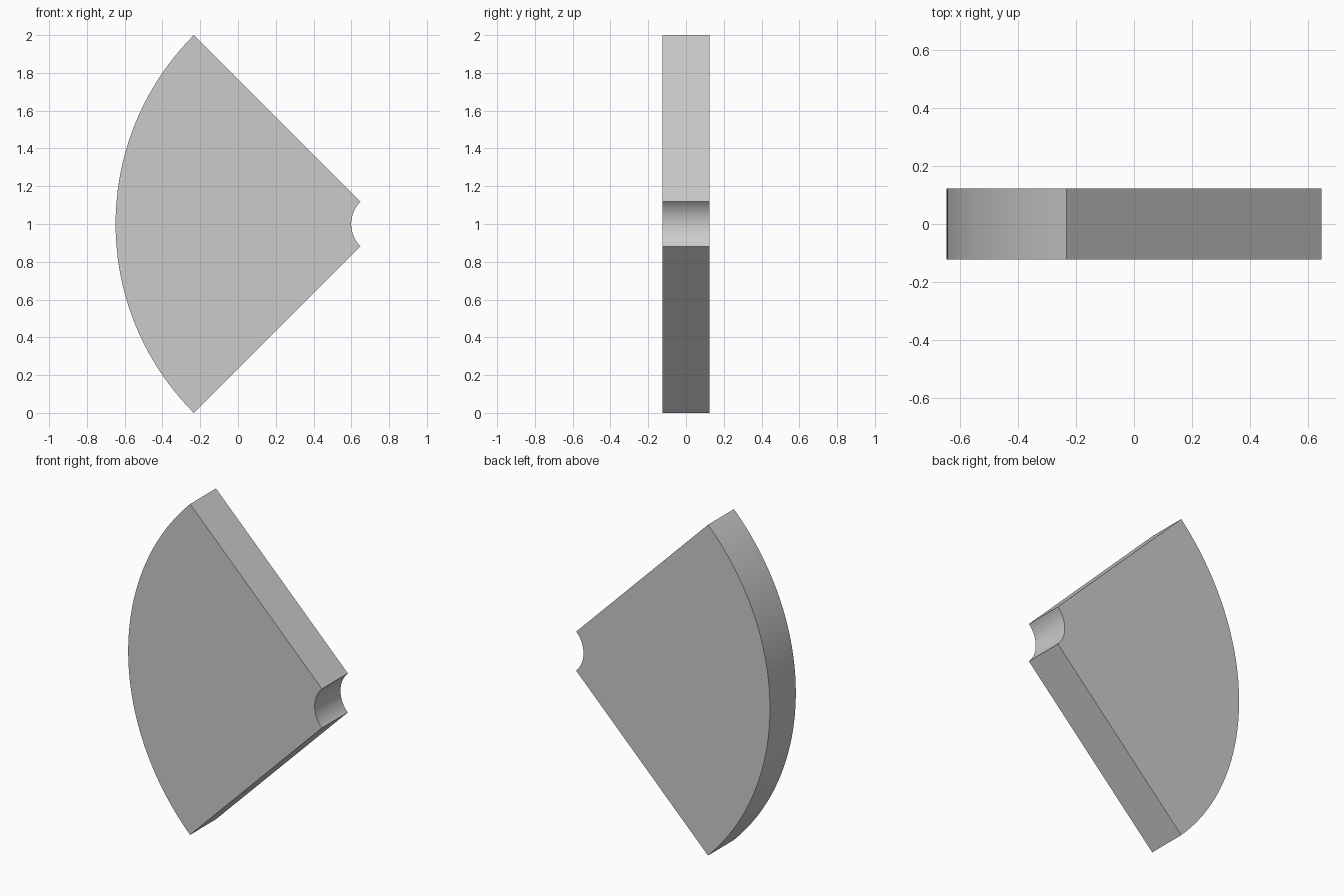
import bpy, bmesh, math

if "Cube" in bpy.data.objects:
    bpy.data.objects.remove(bpy.data.objects["Cube"])

# Quarter-ring wedge opening towards -x
R_OUT, R_IN, HALF = math.sqrt(2), 0.167, 0.1235
CX = (R_OUT + R_IN * math.sqrt(0.5)) / 2


def arc(radius, steps):
    """Points of a 90 degree arc facing -x, from top to bottom."""
    angles = [math.radians(135 + 90 * i / steps) for i in range(steps + 1)]
    return [(CX + radius * math.cos(a), 1 + radius * math.sin(a)) for a in angles]


# Outline: outer arc down, inner arc back up
outline = arc(R_OUT, 64) + arc(R_IN, 32)[::-1]

bm = bmesh.new()
face = bm.faces.new([bm.verts.new((x, -HALF, z)) for x, z in outline])
# Extrude through the thickness
ext = bmesh.ops.extrude_face_region(bm, geom=[face])
moved = [v for v in ext["geom"] if isinstance(v, bmesh.types.BMVert)]
bmesh.ops.translate(bm, verts=moved, vec=(0, 2 * HALF, 0))
bmesh.ops.recalc_face_normals(bm, faces=bm.faces)

mesh = bpy.data.meshes.new("sector_wedge")
bm.to_mesh(mesh)
bm.free()
wedge = bpy.data.objects.new("sector_wedge", mesh)
bpy.context.collection.objects.link(wedge)

# Smooth arcs, sharp edges
bpy.context.view_layer.objects.active = wedge
wedge.select_set(True)
bpy.ops.object.shade_smooth_by_angle(angle=math.radians(30))
